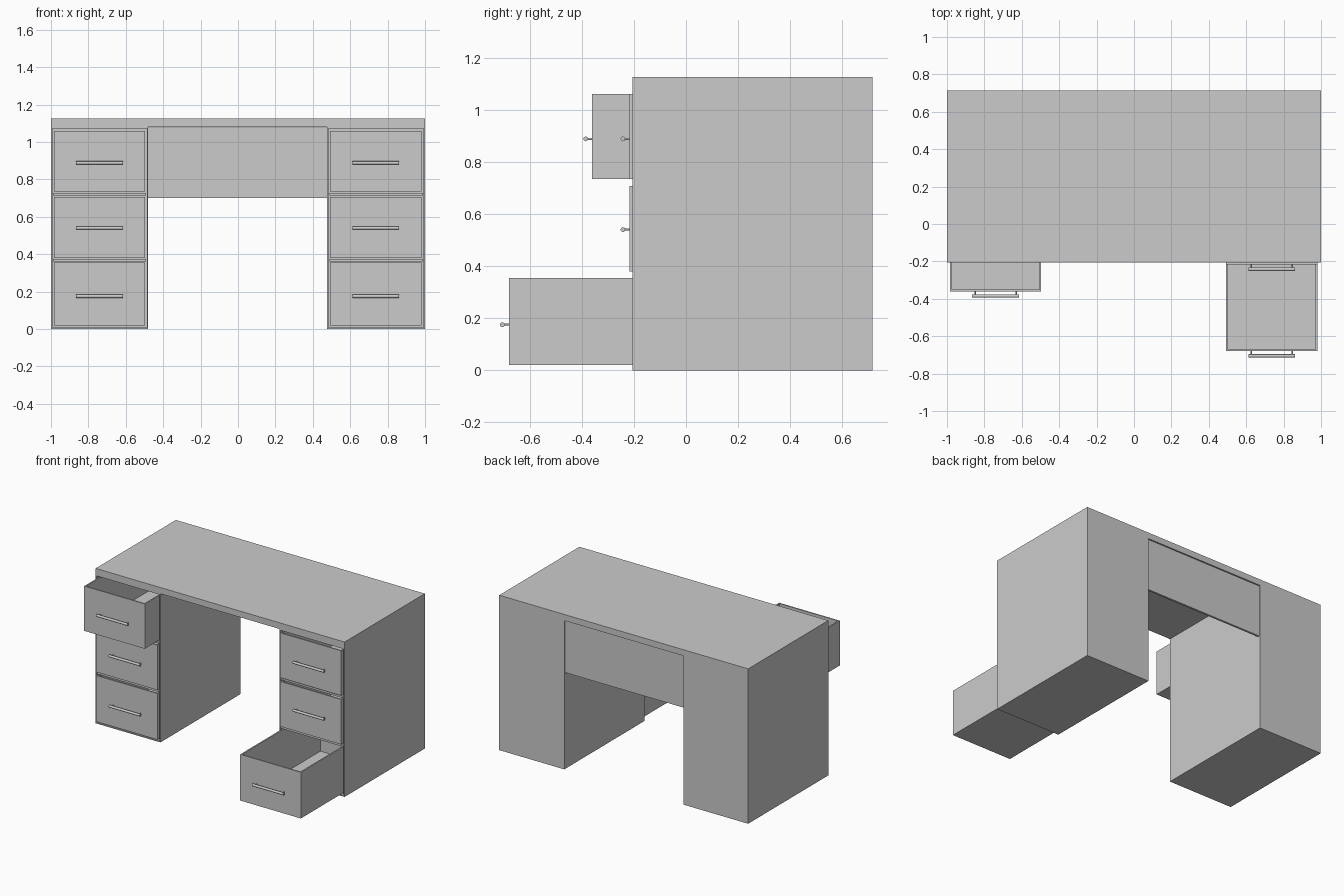
import bpy, bmesh
from mathutils import Vector, Matrix

if "Cube" in bpy.data.objects:
    bpy.data.objects.remove(bpy.data.objects["Cube"])

FRONT, BACK = -0.205, 0.715      # desk depth limits
WALL = 0.011


def box_bmesh(lo, hi):
    lo, hi = Vector(lo), Vector(hi)
    bm = bmesh.new()
    mat = Matrix.Translation((lo + hi) / 2) @ Matrix.Diagonal((*(hi - lo), 1))
    bmesh.ops.create_cube(bm, size=1, matrix=mat)
    bm.normal_update()
    return bm


def finish(bm, name):
    bmesh.ops.recalc_face_normals(bm, faces=bm.faces)
    me = bpy.data.meshes.new(name)
    bm.to_mesh(me)
    bm.free()
    ob = bpy.data.objects.new(name, me)
    bpy.context.collection.objects.link(ob)
    return ob


def box(name, lo, hi):
    return finish(box_bmesh(lo, hi), name)


def open_box(name, lo, hi, side, wall, depth):
    """Box with a hollow sunk into the face that points along side."""
    bm = box_bmesh(lo, hi)
    side = Vector(side)
    face = max(bm.faces, key=lambda f: f.normal.dot(side))
    bmesh.ops.inset_region(bm, faces=[face], thickness=wall)
    face = bmesh.ops.extrude_discrete_faces(bm, faces=[face])["faces"][0]
    bmesh.ops.translate(bm, verts=face.verts, vec=-side * depth)
    return finish(bm, name)


def handle(name, x, y, z):
    """Horizontal round bar on two posts."""
    bm = bmesh.new()

    def rod(centre, axis, radius, length):
        rot = Matrix.Rotation(1.5707963, 4, axis)
        bmesh.ops.create_cone(bm, cap_ends=True, segments=16, radius1=radius,
                              radius2=radius, depth=length,
                              matrix=Matrix.Translation(centre) @ rot)
    rod((x, y - 0.025, z), 'Y', 0.009, 0.25)
    for s in (-1, 1):
        rod((x + s * 0.11, y - 0.011, z), 'X', 0.004, 0.026)
    ob = finish(bm, name)
    bpy.ops.object.select_all(action='DESELECT')
    bpy.context.view_layer.objects.active = ob
    ob.select_set(True)
    bpy.ops.object.shade_smooth_by_angle()


# worktop and rear modesty panel
box("desk_top", (-1, FRONT, 1.08), (1, BACK, 1.125))
box("modesty_panel", (-0.48, 0.692, 0.7), (0.48, 0.707, 1.078))

# bottom, top and handle height of each drawer level
levels = {"lower": (0.02, 0.355, 0.175),
          "middle": (0.38, 0.707, 0.54),
          "upper": (0.735, 1.06, 0.888)}
# front position of the drawers that are pulled out
pulled = {("left", "upper"): -0.36, ("right", "lower"): -0.68}

for side, x in (("left", -0.74), ("right", 0.737)):
    # pedestal carcass, open at the front
    outer, inner = (-1, -0.48) if x < 0 else (0.477, 1)
    open_box(side + "_pedestal", (outer, FRONT, 0), (inner, BACK, 1.08),
             (0, -1, 0), WALL, 0.91)
    # shelves between drawers
    for i, z in enumerate((0.361, 0.714)):
        box(f"{side}_shelf_{i + 1}", (outer + WALL, FRONT, z),
            (inner - WALL, BACK - 0.01, z + 0.013))
    # drawers and handles
    for level, (z0, z1, zh) in levels.items():
        y = pulled.get((side, level), -0.217)
        open_box(f"{side}_{level}_drawer", (x - 0.244, y, z0),
                 (x + 0.244, y + 0.918, z1), (0, 0, 1), 0.014, z1 - z0 - 0.014)
        handle(f"{side}_{level}_handle", x, y, zh)
